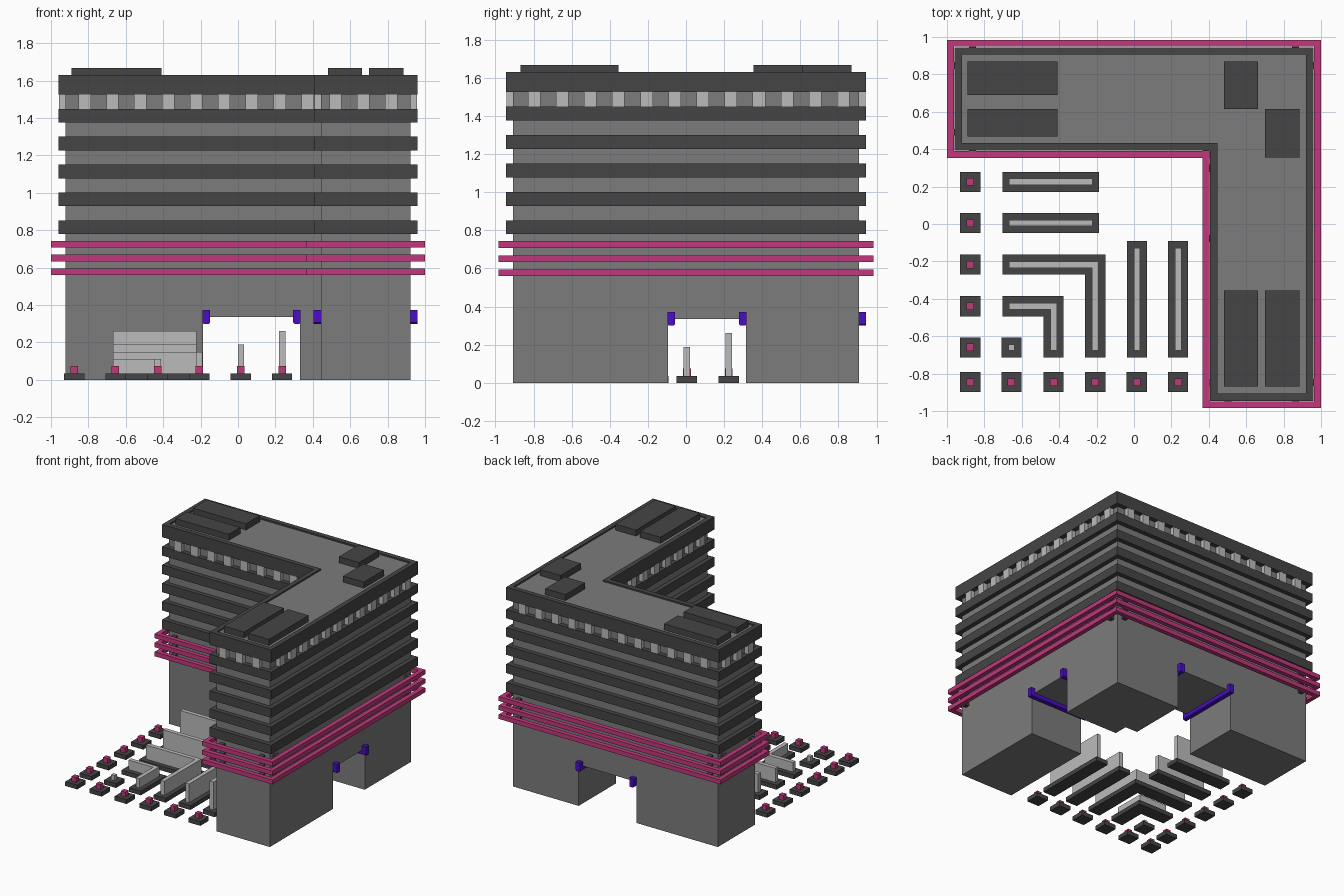
import bpy, bmesh
from mathutils import Vector

cube = bpy.data.objects.get("Cube")
if cube:
    bpy.data.objects.remove(cube, do_unlink=True)


def material(name, rgb):
    m = bpy.data.materials.new(name)
    m.use_nodes = True
    m.diffuse_color = (*rgb, 1)
    bsdf = next(n for n in m.node_tree.nodes if n.type == 'BSDF_PRINCIPLED')
    bsdf.inputs["Base Color"].default_value = (*rgb, 1)
    return m


GREY = material("wall grey", (0.2, 0.2, 0.2))
DARK = material("dark grey", (0.06, 0.06, 0.06))
LIGHT = material("light grey", (0.5, 0.5, 0.5))
PINK = material("pink", (0.53, 0.04, 0.2))
PURPLE = material("purple", (0.07, 0.004, 0.56))


def finish(name, bm, mat):
    bmesh.ops.recalc_face_normals(bm, faces=bm.faces)
    me = bpy.data.meshes.new(name)
    bm.to_mesh(me)
    bm.free()
    me.materials.append(mat)
    ob = bpy.data.objects.new(name, me)
    bpy.context.collection.objects.link(ob)
    return ob


def add_box(bm, x0, x1, y0, y1, z0, z1):
    v = [bm.verts.new((x, y, z)) for z in (z0, z1)
         for x, y in ((x0, y0), (x1, y0), (x1, y1), (x0, y1))]
    for f in ((3, 2, 1, 0), (4, 5, 6, 7), (0, 1, 5, 4), (1, 2, 6, 5), (2, 3, 7, 6), (3, 0, 4, 7)):
        bm.faces.new([v[i] for i in f])


def boxes(name, mat, items):
    bm = bmesh.new()
    for b in items:
        add_box(bm, *b)
    return finish(name, bm, mat)


def prism(name, mat, pts, z0, z1):
    bm = bmesh.new()
    f = bm.faces.new([bm.verts.new((x, y, z0)) for x, y in pts])
    top = bmesh.ops.extrude_face_region(bm, geom=[f])["geom"]
    bmesh.ops.translate(bm, vec=(0, 0, z1 - z0),
                        verts=[g for g in top if isinstance(g, bmesh.types.BMVert)])
    return finish(name, bm, mat)


def ring(name, mat, outer, inner, z0, z1):
    bm = bmesh.new()
    loops = [[bm.verts.new((x, y, z)) for x, y in pts]
             for pts, z in ((outer, z0), (outer, z1), (inner, z1), (inner, z0))]
    n = len(outer)
    for a in range(4):
        p, q = loops[a], loops[(a + 1) % 4]
        for i in range(n):
            j = (i + 1) % n
            bm.faces.new((p[i], p[j], q[j], q[i]))
    return finish(name, bm, mat)


def plan(o):
    """Counter-clockwise L-shaped floor plan, grown outward by o."""
    x, y, ix, iy = 0.923 + o, 0.908 + o, 0.443 - o, 0.43 - o
    return [(ix, -y), (x, -y), (x, y), (-x, y), (-x, iy), (ix, iy)]


def wall_box(p, d, n, half, depth, z0, z1):
    """Box standing out from a wall at p, with wall direction d and outward normal n."""
    a, b = p - d * half - n * 0.005, p + d * half + n * depth
    return (min(a.x, b.x), max(a.x, b.x), min(a.y, b.y), max(a.y, b.y), z0, z1)


# Main body with two passages cut through the wings
body = prism("building_body", GREY, plan(0), 0, 1.618)
for spec in ((-0.187, 0.332, 0.2, 1.2, -0.5, 0.335), (0.2, 1.2, -0.094, 0.315, -0.5, 0.335)):
    if spec[2] > 0:
        spec = (spec[0], spec[1], 0.4299, 1.2, spec[4], spec[5])
    else:
        spec = (0.4429, 1.2, spec[2], spec[3], spec[4], spec[5])
    cutter = boxes("passage_cutter", GREY, [spec])
    cutter.hide_render = True
    mod = body.modifiers.new("passage", 'BOOLEAN')
    mod.operation, mod.object, mod.solver = 'DIFFERENCE', cutter, 'EXACT'
    bpy.context.view_layer.objects.active = body
    bpy.ops.object.modifier_apply(modifier=mod.name)
    bpy.data.objects.remove(cutter, do_unlink=True)

# Floor ledges and roof parapet
for i in range(5):
    z = 0.78 + 0.149 * i
    ring(f"floor_ledge_{i + 1}", DARK, plan(0.037), plan(-0.01), z, z + 0.073)
ring("roof_parapet", DARK, plan(0.037), plan(-0.003), 1.526, 1.63)

# Rails around the building, with brackets near the corners
brackets, blocks = [], []
corners = [Vector(p) for p in plan(0)]
for i in range(3):
    z = 0.56 + 0.0735 * i
    ring(f"rail_{i + 1}", PINK, plan(0.077), plan(0.04), z, z + 0.036)

# Facade blocks below the parapet, spaced evenly along every wall
for i, a in enumerate(corners):
    b = corners[(i + 1) % 6]
    d = (b - a).normalized()
    n = Vector((d.y, -d.x))
    for p in (a + d * 0.06, b - d * 0.06):
        for k in range(3):
            z = 0.565 + 0.0735 * k
            brackets.append(wall_box(p, d, n, 0.018, 0.045, z, z + 0.026))
    axis = 0 if abs(d.x) > 0.5 else 1
    lo, hi = sorted((a[axis], b[axis]))
    for k in range(12):
        t = (-0.82 + 0.149 * k) if axis == 0 else (-0.797 + 0.1475 * k)
        if lo < t < hi:
            p = a.copy()
            p[axis] = t
            blocks.append(wall_box(p, d, n, 0.033, 0.035, 1.445, 1.528))
boxes("rail_brackets", DARK, brackets)
boxes("facade_blocks", LIGHT, blocks)

# Rooftop units
boxes("rooftop_units", DARK, [(x0, x1, y0, y1, 1.61, 1.668) for x0, x1, y0, y1 in (
    (-0.89, -0.41, 0.69, 0.868), (-0.89, -0.41, 0.468, 0.615),
    (0.48, 0.662, 0.615, 0.868), (0.70, 0.886, 0.355, 0.615),
    (0.48, 0.662, -0.868, -0.355), (0.70, 0.886, -0.868, -0.355))])

# Beams along the upper sides of the passages, lower edges bevelled
beams = [(x, x + 0.039, 0.393, 0.945, 0.3, 0.373) for x in (-0.189, 0.295)]
beams += [(0.404, 0.96, y, y + 0.038, 0.3, 0.373) for y in (-0.096, 0.279)]
for i, b in enumerate(beams):
    ob = boxes(f"passage_beam_{i + 1}", PURPLE, [b])
    bm = bmesh.new()
    bm.from_mesh(ob.data)
    long_axis = 1 if i < 2 else 0
    low = [e for e in bm.edges if all(v.co.z < 0.31 for v in e.verts)
           and abs(e.verts[0].co[long_axis] - e.verts[1].co[long_axis]) > 0.1]
    bmesh.ops.bevel(bm, geom=low, offset=0.006, segments=1, affect='EDGES')
    bm.to_mesh(ob.data)
    bm.free()

# Courtyard posts in a row along two sides
BASE = 0.035
rows_y = (0.225, 0.005, -0.217, -0.44, -0.66, -0.845)
cols_x = (-0.655, -0.43, -0.207, 0.015, 0.236)
posts = [(-0.875, y) for y in rows_y] + [(x, -0.845) for x in cols_x]


def around(x, y, r, z0, z1):
    return (x - r, x + r, y - r, y + r, z0, z1)


boxes("post_bases", DARK, [around(x, y, 0.054, 0, BASE) for x, y in posts])
boxes("posts", PINK, [around(x, y, 0.02, BASE, 0.075) for x, y in posts])
boxes("small_block_base", DARK, [around(-0.655, -0.66, 0.054, 0, BASE)])
boxes("small_block", LIGHT, [around(-0.655, -0.66, 0.016, BASE, 0.075)])

# Courtyard straight walls on bases
for i, (k, h) in enumerate(((0.225, 0.262), (0.005, 0.188))):
    for part, mat, r, z0, z1 in (("base", DARK, 0.054, 0, BASE), ("wall", LIGHT, 0.017, BASE, h)):
        boxes(f"cross_{part}_{i + 1}", mat, [(-0.65 - r, -0.24 + r, k - r, k + r, z0, z1)])
        x = k + 0.011
        boxes(f"long_{part}_{i + 1}", mat, [(x - r, x + r, -0.66 - r, -0.145 + r, z0, z1)])

# Courtyard corner walls on bases
for i, (x, y, h) in enumerate(((-0.207, -0.217, 0.15), (-0.43, -0.44, 0.112))):
    for part, mat, r, z0, z1 in (("base", DARK, 0.054, 0, BASE), ("wall", LIGHT, 0.017, BASE, h)):
        prism(f"corner_{part}_{i + 1}", mat, [
            (-0.65 - r, y - r), (x - r, y - r), (x - r, -0.66 - r),
            (x + r, -0.66 - r), (x + r, y + r), (-0.65 - r, y + r)], z0, z1)
